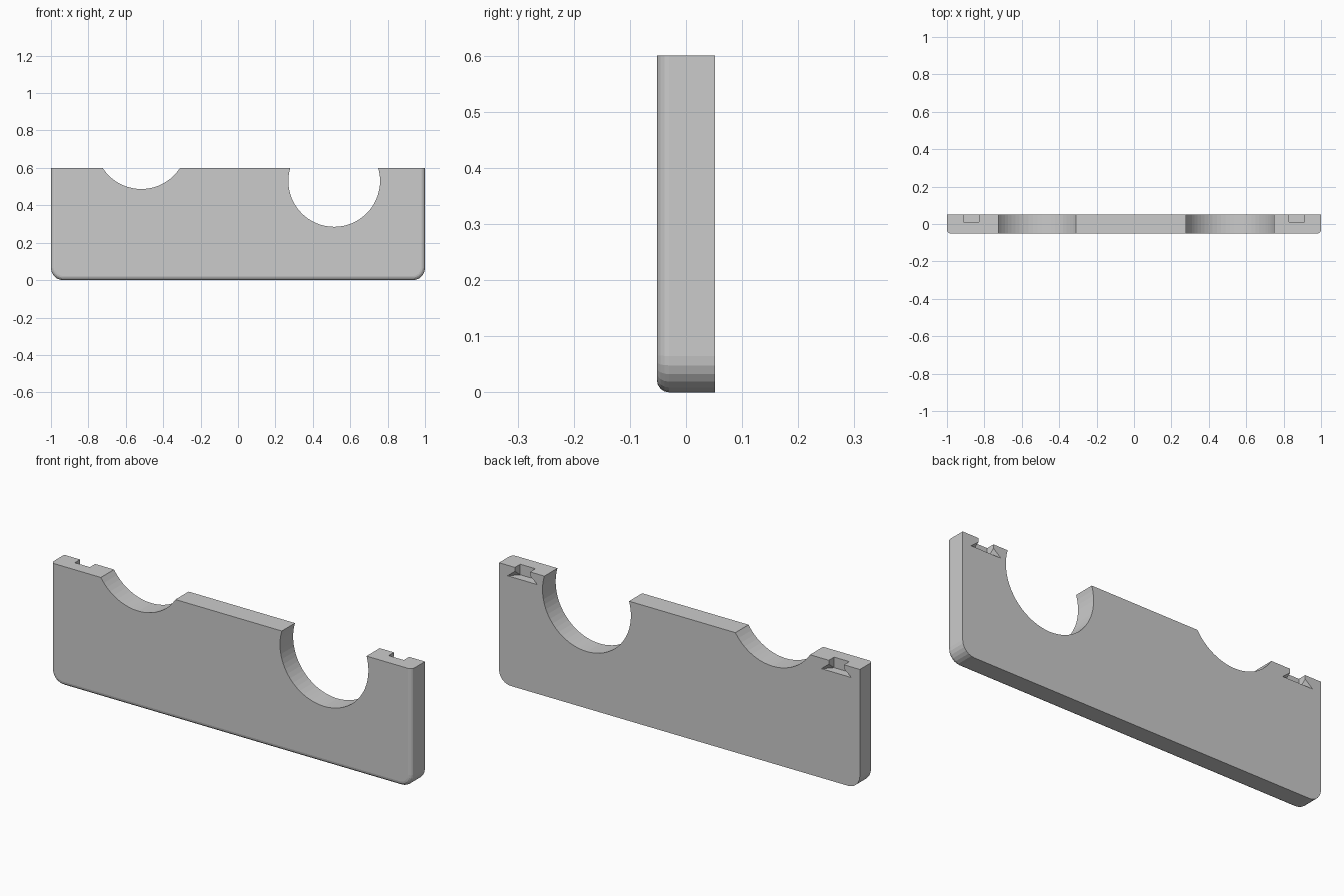
import bpy, bmesh
from math import sin, cos, pi

if "Cube" in bpy.data.objects:
    bpy.data.objects.remove(bpy.data.objects["Cube"])

HALF_T, TOP, R = 0.052, 0.6, 0.065


def finish(bm, name):
    bmesh.ops.recalc_face_normals(bm, faces=bm.faces)
    mesh = bpy.data.meshes.new(name)
    bm.to_mesh(mesh)
    bm.free()
    obj = bpy.data.objects.new(name, mesh)
    bpy.context.collection.objects.link(obj)
    return obj


def prism(points, y0, y1):
    bm = bmesh.new()
    face = bm.faces.new([bm.verts.new((x, y0, z)) for x, z in points])
    ext = bmesh.ops.extrude_face_region(bm, geom=[face], use_keep_orig=True)
    moved = [g for g in ext["geom"] if isinstance(g, bmesh.types.BMVert)]
    bmesh.ops.translate(bm, verts=moved, vec=(0, y1 - y0, 0))
    bmesh.ops.recalc_face_normals(bm, faces=bm.faces)
    return bm


def hull(points, name):
    bm = bmesh.new()
    for p in points:
        bm.verts.new(p)
    bmesh.ops.convex_hull(bm, input=bm.verts)
    return finish(bm, name)


def cut(target, cutter):
    mod = target.modifiers.new(cutter.name, 'BOOLEAN')
    mod.operation, mod.solver, mod.object = 'DIFFERENCE', 'EXACT', cutter
    bpy.context.view_layer.objects.active = target
    bpy.ops.object.modifier_apply(modifier=mod.name)
    bpy.data.objects.remove(cutter, do_unlink=True)


# Plate with rounded lower corners
N = 6
arc = [(1 - R + R * sin(i * pi / 2 / N), R - R * cos(i * pi / 2 / N)) for i in range(N + 1)]
outline = arc + [(1, TOP), (-1, TOP)] + [(-x, z) for x, z in reversed(arc)]
bm = prism(outline, -HALF_T, HALF_T)

# Soft front edge along the sides and bottom
rim = [e for e in bm.edges
       if all(v.co.y < 0 for v in e.verts)
       and not all(v.co.z > TOP - 1e-4 for v in e.verts)]
bmesh.ops.bevel(bm, geom=rim, offset=0.022, segments=4, profile=0.5, affect='EDGES')
plate = finish(bm, "plate")

# Round cut-outs in the upper edge
for x, z, r in ((-0.517, 0.733, 0.246), (0.514, 0.53, 0.245)):
    ring = [(x + r * cos(2 * pi * i / 64), z + r * sin(2 * pi * i / 64)) for i in range(64)]
    cut(plate, finish(prism(ring, -0.2, 0.2), "round_cutter"))

# Hanging slots in the back, flared at the floor
INNER, FLOOR, W, FLARE = 0.01, 0.547, 0.042, 0.083
for x in (-0.87, 0.87):
    slot = [(x + s * W, y, z) for s in (-1, 1) for y in (INNER, 0.1) for z in (FLOOR, 0.7)]
    cut(plate, hull(slot, "slot_cutter"))
    k = (0.06 - INNER) / (HALF_T - INNER)
    wide = W + (FLARE - W) * k
    flare = [(x + s * W, y, z) for s in (-1, 1) for y, z in ((INNER, FLOOR), (0.06, FLOOR + 0.04))]
    flare += [(x + s * wide, 0.06, FLOOR) for s in (-1, 1)]
    cut(plate, hull(flare, "flare_cutter"))
